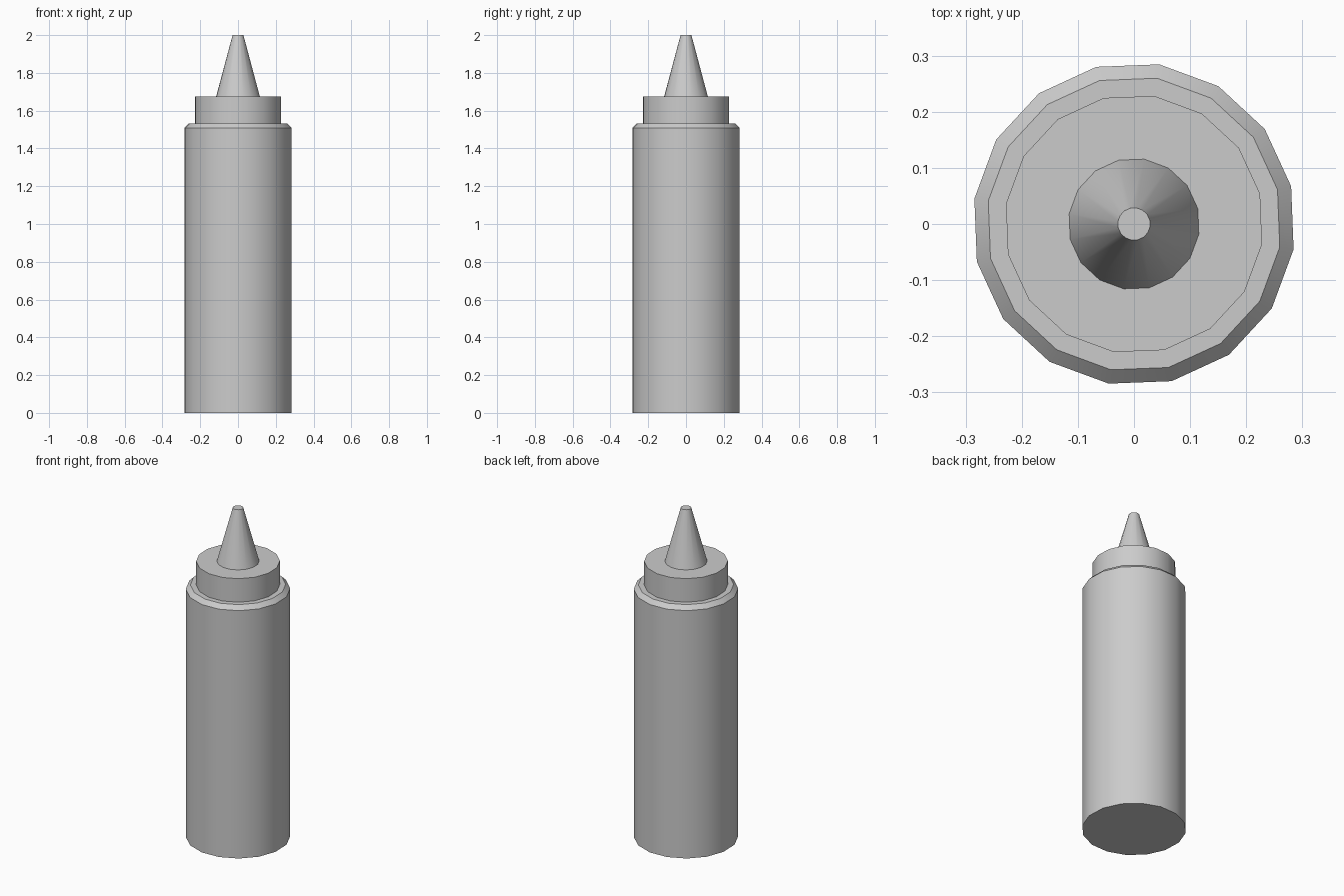
import bpy, math

if "Cube" in bpy.data.objects:
    bpy.data.objects.remove(bpy.data.objects["Cube"])

SIDES = 16
TURN = math.radians(13.5)


def lathe(name, profile):
    """Revolve (radius, z) points around z, with flat caps at both ends."""
    verts, faces = [], []
    for r, z in profile:
        for i in range(SIDES):
            a = TURN + 2 * math.pi * i / SIDES
            verts.append((r * math.cos(a), r * math.sin(a), z))
    for k in range(len(profile) - 1):
        for i in range(SIDES):
            j = (i + 1) % SIDES
            a, b = k * SIDES, (k + 1) * SIDES
            faces.append((a + i, a + j, b + j, b + i))
    faces.append(tuple(reversed(range(SIDES))))
    last = (len(profile) - 1) * SIDES
    faces.append(tuple(range(last, last + SIDES)))
    mesh = bpy.data.meshes.new(name)
    mesh.from_pydata(verts, [], faces)
    obj = bpy.data.objects.new(name, mesh)
    bpy.context.collection.objects.link(obj)
    bpy.ops.object.select_all(action='DESELECT')
    obj.select_set(True)
    bpy.context.view_layer.objects.active = obj
    bpy.ops.object.shade_smooth_by_angle(angle=math.radians(30))
    return obj


# Bottle body with a bevelled shoulder
lathe("bottle_body", [(0.288, 0), (0.288, 1.507), (0.263, 1.532)])
# Screw cap and its tapered nozzle, one stepped profile
lathe("cap_and_nozzle", [(0.231, 1.532), (0.231, 1.675), (0.117, 1.675), (0.029, 2.0)])
